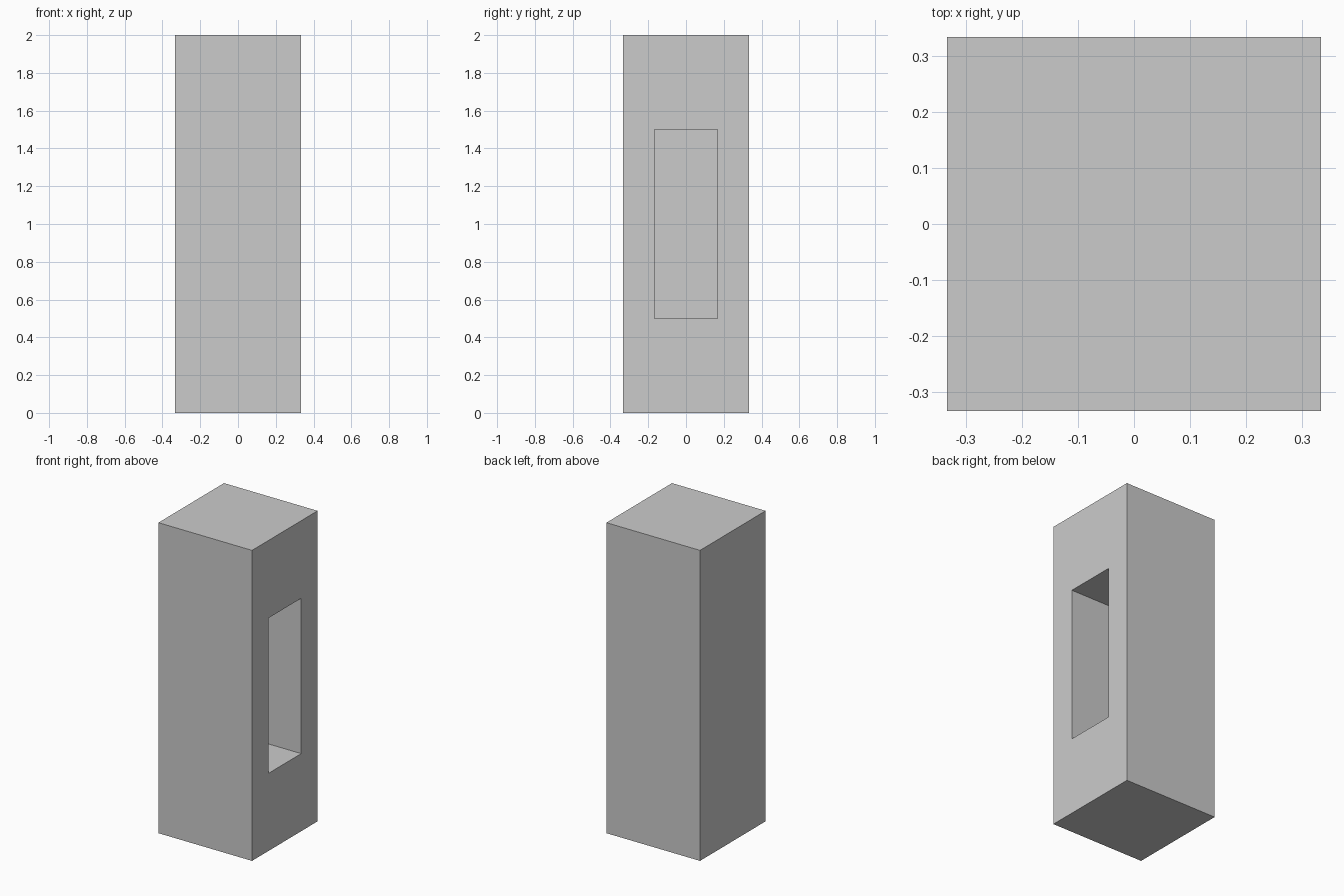
import bpy, bmesh
from mathutils import Matrix, Vector

if "Cube" in bpy.data.objects:
    bpy.data.objects.remove(bpy.data.objects["Cube"])

W, H = 0.667, 2.0          # block width and height
OPEN_W, OPEN_H = 0.333, 1.0  # opening size
DEPTH = 0.5                # pocket depth, leaves a back wall as thick as the sides

# Block body
bm = bmesh.new()
bmesh.ops.create_cube(bm, size=1, matrix=Matrix.Translation((0, 0, H / 2)) @ Matrix.Diagonal((W, W, H, 1)))

# Opening outline on the right side
bm.normal_update()
side = next(f for f in bm.faces if f.normal.x > 0.9)
bmesh.ops.inset_individual(bm, faces=[side], thickness=0.1)
for v in side.verts:
    v.co.y = OPEN_W / 2 if v.co.y > 0 else -OPEN_W / 2
    v.co.z = H / 2 + (OPEN_H / 2 if v.co.z > H / 2 else -OPEN_H / 2)

# Pocket pushed inward
pocket = bmesh.ops.extrude_discrete_faces(bm, faces=[side])["faces"][0]
bmesh.ops.translate(bm, verts=pocket.verts[:], vec=Vector((-DEPTH, 0, 0)))
bmesh.ops.recalc_face_normals(bm, faces=bm.faces[:])

mesh = bpy.data.meshes.new("recessed_block")
bm.to_mesh(mesh)
bm.free()
bpy.context.collection.objects.link(bpy.data.objects.new("recessed_block", mesh))
